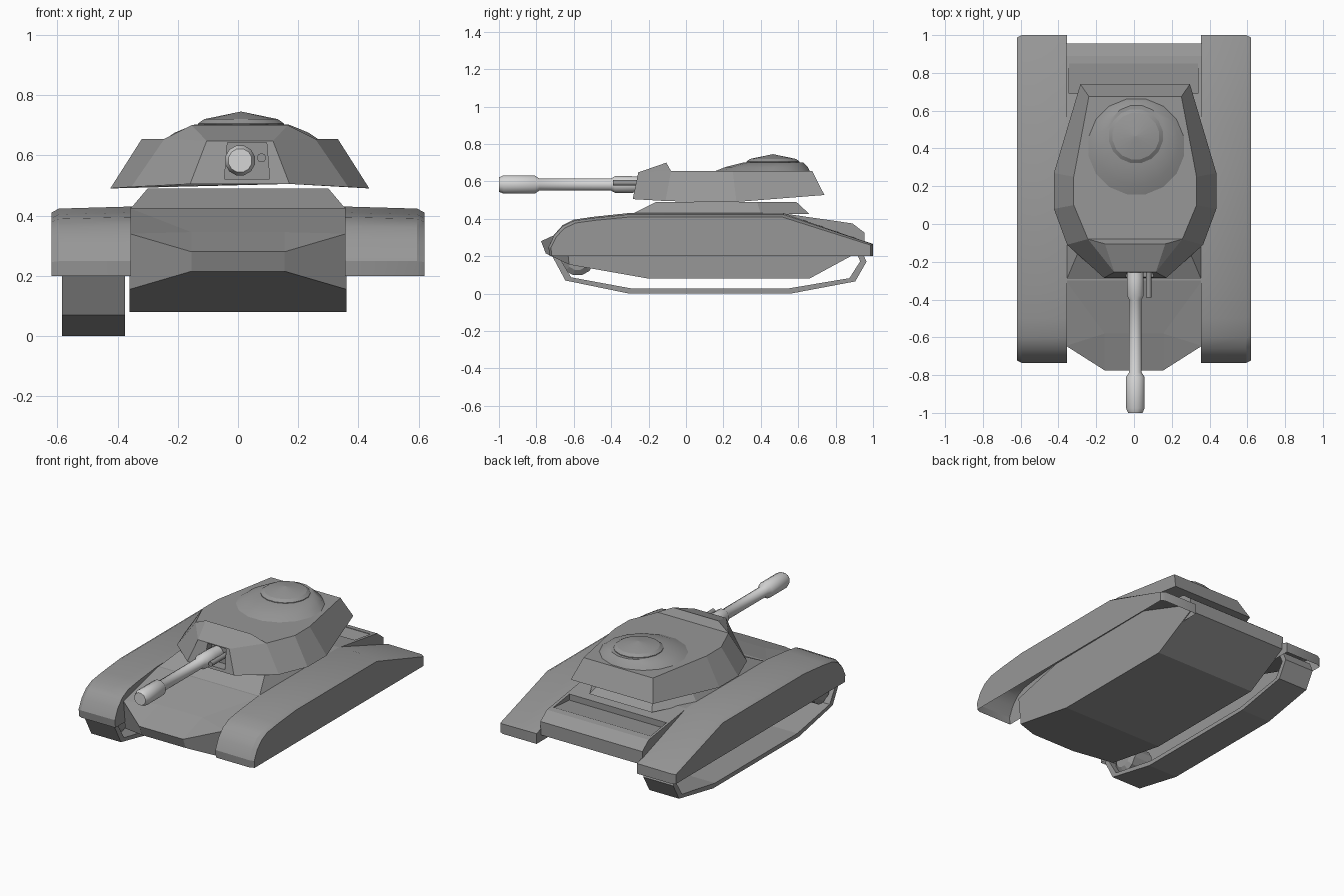
import bpy, bmesh
from math import sin, cos, pi, radians
from mathutils import Vector

default = bpy.data.objects.get("Cube")
if default:
    bpy.data.objects.remove(default, do_unlink=True)


def make_material(name, value):
    mat = bpy.data.materials.new(name)
    mat.use_nodes = True
    colour = (value, value, value, 1)
    mat.diffuse_color = colour
    mat.node_tree.nodes["Principled BSDF"].inputs["Base Color"].default_value = colour
    return mat


armour = make_material("armour grey", 0.31)
steel = make_material("pale steel", 0.66)


def finish(name, bm, mat, smooth):
    bmesh.ops.recalc_face_normals(bm, faces=bm.faces)
    mesh = bpy.data.meshes.new(name)
    bm.to_mesh(mesh)
    bm.free()
    mesh.materials.append(mat)
    obj = bpy.data.objects.new(name, mesh)
    bpy.context.collection.objects.link(obj)
    bpy.ops.object.select_all(action='DESELECT')
    obj.select_set(True)
    bpy.context.view_layer.objects.active = obj
    if smooth:
        bpy.ops.object.shade_smooth_by_angle(angle=radians(smooth))
    return obj


def loft(name, rings, mat=armour, smooth=0, seam=True, loop=False):
    """Skin a row of equal rings; loop joins last to first, otherwise ends are capped."""
    bm = bmesh.new()
    rows = [[bm.verts.new(p) for p in ring] for ring in rings]
    pairs = list(zip(rows, rows[1:]))
    if loop:
        pairs.append((rows[-1], rows[0]))
    else:
        bm.faces.new(rows[0])
        bm.faces.new(rows[-1])
    count = len(rows[0])
    for a, b in pairs:
        for i in range(count if seam else count - 1):
            j = (i + 1) % count
            bm.faces.new((a[i], a[j], b[j], b[i]))
    return finish(name, bm, mat, smooth)


def mirrored(name, points, sides, spans, shift=0):
    """Symmetric body: side faces are mirrored, spans cross the centre line."""
    bm = bmesh.new()
    left = {k: bm.verts.new((shift + x, y, z)) for k, (x, y, z) in points.items()}
    right = {k: bm.verts.new((shift - x, y, z)) for k, (x, y, z) in points.items()}
    for keys in sides:
        for half in (left, right):
            bm.faces.new([half[k] for k in keys.split()])
    for keys in spans:
        path = keys.split()
        bm.faces.new([left[k] for k in path] + [right[k] for k in reversed(path)])
    return finish(name, bm, armour, 0)


def circle(centre, radius, sides, axis):
    """Ring of points around the x, y or z axis."""
    ring = []
    for i in range(sides):
        a = 2 * pi * (i + 0.5) / sides
        u, v = radius * cos(a), radius * sin(a)
        offset = {"x": (0, u, v), "y": (u, 0, v), "z": (u, v, 0)}[axis]
        ring.append(Vector(centre) + Vector(offset))
    return ring


def carve(obj, cutter):
    mod = obj.modifiers.new("recess", 'BOOLEAN')
    mod.operation = 'DIFFERENCE'
    mod.solver = 'EXACT'
    mod.object = cutter
    bpy.context.view_layer.objects.active = obj
    bpy.ops.object.modifier_apply(modifier=mod.name)
    bpy.data.objects.remove(cutter, do_unlink=True)


# Hull with faceted nose and sloping engine deck
hull = mirrored("hull", {
    "nose": (.155, -.775, .28), "chin": (.155, -.75, .215),
    "glacis": (.155, -.58, .345), "cheek": (.36, -.645, .34),
    "jaw": (.36, -.625, .155), "deck": (.36, -.3, .425),
    "engine": (.36, .51, .43), "tail": (.36, .89, .375),
    "stern": (.36, .955, .325), "skirt": (.36, .955, .24),
    "keel": (.36, .66, .08), "belly": (.36, -.2, .08),
}, ["cheek jaw belly keel skirt stern tail engine deck",
    "cheek nose chin jaw", "glacis nose cheek", "deck glacis cheek"],
   ["deck engine", "engine tail", "tail stern", "stern skirt", "skirt keel",
    "keel belly", "belly jaw chin", "chin nose", "nose glacis", "glacis deck"])

# Wedge recess in the engine deck
wedge = [(.69, .365), (.69, .5), (.85, .5), (.85, .378)]
carve(hull, loft("deck_cutter", [[(x, y, z) for y, z in wedge] for x in (-.345, .34)]))

# Turret seat on the deck
seat_low = [(.355, -.29), (.355, .4), (.22, .66)]
seat_top = [(.3, -.16), (.3, .38), (.18, .59)]


def symmetric_ring(half, z):
    return [(x, y, z) for x, y in half] + [(-x, y, z) for x, y in reversed(half)]


loft("turret_seat", [symmetric_ring(seat_low, .425), symmetric_ring(seat_top, .49)])

# Fenders: open-bottomed shells with a bevelled outer edge
fender = [(-.73, .2), (-.735, .25), (-.705, .315), (-.66, .365), (-.6, .395),
          (-.5, .41), (-.31, .43), (.52, .43), (1, .265), (1, .2)]
sections = [(.355, 1, 1), (.595, 1, .97), (.62, .985, .91)]
for side, label in ((1, "left"), (-1, "right")):
    rings = [[(side * x, .13 + (y - .13) * sy, .2 + (z - .2) * sz) for y, z in fender]
             for x, sy, sz in sections]
    loft(label + "_fender", rings, smooth=28, seam=False)

# Single track band and its front wheel
band = [(-.715, .2), (-.645, .07), (-.305, 0), (.56, 0), (.905, .065),
        (.965, .17), (.94, .23), (.5, .385), (-.3, .385), (-.62, .34)]
inner = [(.125 + (y - .125) * .96, .19 + (z - .19) * .86) for y, z in band]
loft("right_track", [[(x, y, z) for y, z in path] for x, path in
                     ((-.585, band), (-.375, band), (-.375, inner), (-.585, inner))],
     loop=True)
loft("track_wheel", [circle((x, -.58, .185), r, 12, "x") for x, r in
                     ((-.57, .06), (-.55, .09), (-.42, .09), (-.4, .06))])

# Turret shell with raised front ridge
turret_x = .006
turret = mirrored("turret", {
    "lip_a": (.165, -.285, .505), "lip_b": (.36, -.11, .495), "lip_c": (.43, .08, .49),
    "lip_d": (.43, .27, .49), "lip_e": (.29, .74, .527),
    "roof_a": (.11, -.255, .648), "roof_b": (.25, -.08, .655), "roof_c": (.325, .1, .655),
    "roof_d": (.325, .25, .655), "roof_e": (.245, .675, .655),
    "ridge": (.16, -.105, .7),
}, ["lip_%s lip_%s roof_%s roof_%s" % (a, b, b, a) for a, b in zip("abcd", "bcde")]
   + ["roof_a ridge roof_b"],
   ["lip_a roof_a", "roof_a ridge", "ridge roof_b", "roof_b roof_c roof_d roof_e",
    "roof_e lip_e", "lip_e lip_d lip_c lip_b lip_a"], turret_x)

# Gun opening in the turret face
opening = [(-.045, .522), (.105, .522), (.095, .643), (-.035, .643)]
carve(turret, loft("gun_cutter", [[(x, y, z) for x, z in opening] for y in (-.4, -.215)]))

# Offset roof dome and commander's cupola
loft("roof_dome", [circle((.012, y, z), r, 16, "z") for y, z, r in
                   ((.405, .65, .265), (.43, .676, .225), (.47, .702, .16))], smooth=30)
loft("cupola", [circle((.01, .465, z), r, 16, "z") for z, r in
                ((.69, .145), (.706, .145), (.72, .125), (.745, .002))], smooth=20)

# Main gun with collar and muzzle brake
loft("main_gun", [circle((.007, y, .583), r, 12, "y") for y, r in
                  ((-1, .04), (-.975, .051), (-.81, .051), (-.785, .034), (-.4, .034),
                   (-.38, .046), (-.29, .046), (-.2, .04))], steel, 35)

# Small secondary gun
loft("secondary_gun", [circle((.078, y, .592), .015, 10, "y") for y in (-.39, -.2)], smooth=40)
